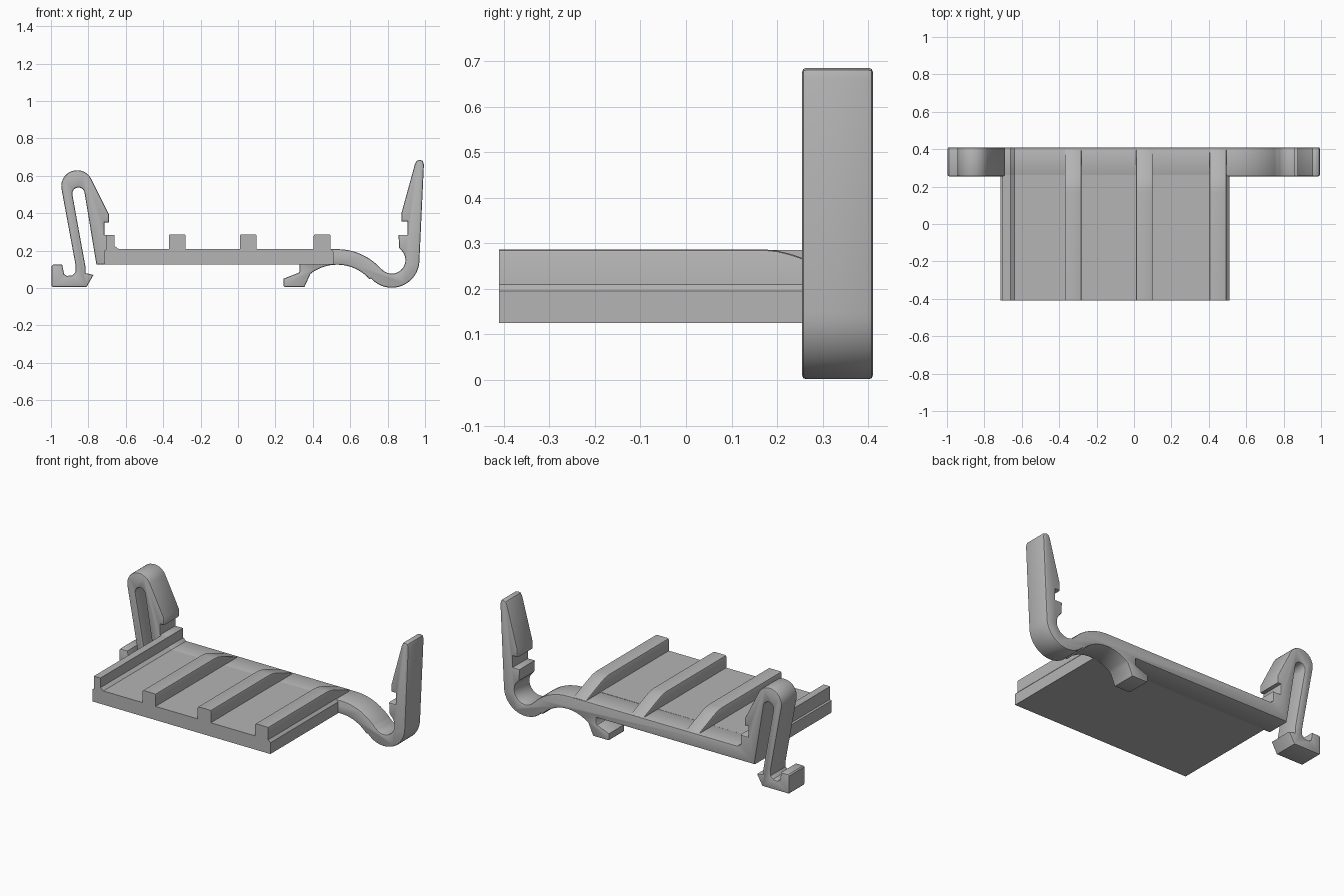
import bpy, bmesh
from math import sin, cos, radians

if "Cube" in bpy.data.objects:
    bpy.data.objects.remove(bpy.data.objects["Cube"])

# One plain grey plastic
GREY = (0.46, 0.46, 0.46, 1)
plastic = bpy.data.materials.new("grey_plastic")
plastic.use_nodes = True
plastic.diffuse_color = GREY
bsdf = next(n for n in plastic.node_tree.nodes if n.type == 'BSDF_PRINCIPLED')
bsdf.inputs["Base Color"].default_value = GREY


def arc(cx, cz, r, start, end, n=14):
    """Points on an arc, angles in degrees."""
    angles = [radians(start + (end - start) * i / n) for i in range(n + 1)]
    return [(cx + r * cos(a), cz + r * sin(a)) for a in angles]


def prism(name, profile, axis, lo, hi, bevel=0.0, pick=lambda e: True):
    """Extrude a closed profile along x or y and bevel chosen cap edges."""
    bm = bmesh.new()
    place = (lambda p, t: (t, p[0], p[1])) if axis == 'x' else (lambda p, t: (p[0], t, p[1]))
    base = bm.faces.new([bm.verts.new(place(p, lo)) for p in profile])
    top = bmesh.ops.extrude_face_region(bm, geom=[base], use_keep_orig=True)["geom"]
    cap = next(g for g in top if isinstance(g, bmesh.types.BMFace))
    offset = (hi - lo, 0, 0) if axis == 'x' else (0, hi - lo, 0)
    bmesh.ops.translate(bm, verts=cap.verts[:], vec=offset)
    bmesh.ops.recalc_face_normals(bm, faces=bm.faces[:])
    if bevel:
        edges = [e for f in (base, cap) for e in f.edges if pick(e)]
        bmesh.ops.bevel(bm, geom=edges, offset=bevel, segments=2, profile=0.5,
                        affect='EDGES', clamp_overlap=False)
    mesh = bpy.data.meshes.new(name)
    bm.to_mesh(mesh)
    bm.free()
    obj = bpy.data.objects.new(name, mesh)
    mesh.materials.append(plastic)
    bpy.context.collection.objects.link(obj)
    bpy.ops.object.select_all(action='DESELECT')
    obj.select_set(True)
    bpy.context.view_layer.objects.active = obj
    bpy.ops.object.shade_smooth_by_angle(angle=radians(30))
    return obj


BACK, CLIP_FRONT, FRONT = 0.41, 0.255, -0.41
FLOOR, UNDER = 0.21, 0.125

# Tray with its side wall
wall = [(-0.705, 0.285), (-0.66, 0.285), (-0.66, 0.225), (-0.64, FLOOR)]
prism("tray", [(-0.715, UNDER), (0.51, UNDER), (0.51, 0.195), (0.495, FLOOR)]
      + wall[::-1] + [(-0.705, 0.205), (-0.715, 0.2)],
      'y', FRONT, CLIP_FRONT + 0.008)

# Ribs that ramp down to the floor at the back
rib = [(FRONT, 0.19), (FRONT, 0.287), (0.17, 0.287), (0.2, 0.284),
       (0.225, 0.278), (0.25, 0.27), (BACK - 0.005, 0.208), (BACK - 0.005, 0.19)]
for label, x in (("right", -0.37), ("middle", 0.01), ("left", 0.405)):
    prism(label + "_rib", rib, 'x', x, x + 0.09, 0.008,
          lambda e: min(v.co.z for v in e.verts) > 0.2)

# Springy S-bend and upright arm on the left
hump, bend = (0.53, -0.107), (0.822, 0.15)
left_arm = (arc(*hump, 0.315, 90, 41.7) + arc(*bend, 0.073, 221.7, 400, 18)
            + [(0.862, 0.215), (0.858, 0.285), (0.906, 0.285), (0.906, 0.355),
               (0.874, 0.355), (0.874, 0.4), (0.945, 0.66), (0.955, 0.68),
               (0.972, 0.685), (0.988, 0.68), (0.994, 0.66)]
            + arc(*bend, 0.148, 0, -138.3, 20) + arc(*hump, 0.232, 41.7, 128, 18))

# Small foot under the bend
foot = [(0.355, 0.005), (0.25, 0.005), (0.243, 0.012), (0.243, 0.05),
        (0.325, 0.082), (0.33, 0.09), (0.33, UNDER)]

# Hairpin latch on the right: slot, hooked foot, then the outside
slot = [(-0.757, UNDER)] + arc(-0.853, 0.505, 0.033, 8, 188, 10)
hook = [(-0.815, 0.11), (-0.815, 0.08), (-0.773, 0.07), (-0.81, 0.005),
        (-0.99, 0.005), (-0.997, 0.012), (-0.997, 0.118), (-0.99, UNDER),
        (-0.94, UNDER), (-0.93, 0.075), (-0.915, 0.065), (-0.885, 0.068),
        (-0.868, 0.085), (-0.868, 0.12)]
latch = arc(-0.86, 0.545, 0.085, 188, 28) + [
    (-0.69, 0.395), (-0.69, 0.35), (-0.714, 0.35), (-0.714, 0.285)]

prism("clip_band", left_arm + foot + slot + hook + latch + wall[1:],
      'y', CLIP_FRONT, BACK, 0.008)
